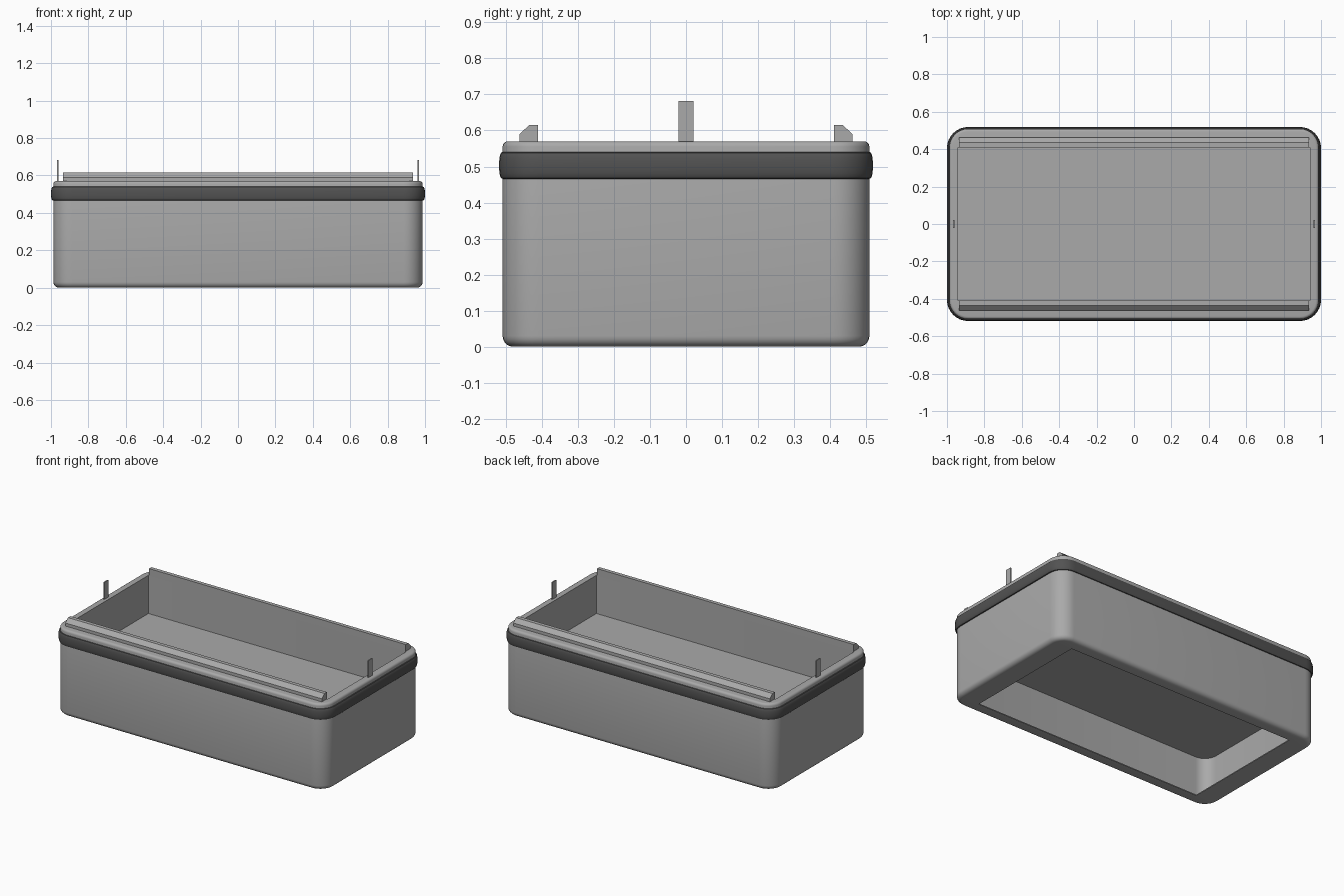
import bpy, bmesh, math

if "Cube" in bpy.data.objects:
    bpy.data.objects.remove(bpy.data.objects["Cube"])


def material(name, v):
    m = bpy.data.materials.new(name)
    m.diffuse_color = (v, v, v, 1)
    m.use_nodes = True
    m.node_tree.nodes["Principled BSDF"].inputs["Base Color"].default_value = m.diffuse_color
    return m


GREY = material("mid grey", 0.40)
DARK = material("dark rubber grey", 0.085)


def finish(name, bm, mat, smooth=True):
    bmesh.ops.recalc_face_normals(bm, faces=bm.faces)
    me = bpy.data.meshes.new(name)
    bm.to_mesh(me)
    bm.free()
    me.materials.append(mat)
    ob = bpy.data.objects.new(name, me)
    bpy.context.collection.objects.link(ob)
    if smooth:
        bpy.ops.object.select_all(action='DESELECT')
        ob.select_set(True)
        bpy.context.view_layer.objects.active = ob
        bpy.ops.object.shade_smooth_by_angle(angle=math.radians(35))
    return ob


def rounded_rect(hx, hy, r, z, n=8):
    pts = []
    for k, (sx, sy) in enumerate([(1, 1), (-1, 1), (-1, -1), (1, -1)]):
        for i in range(n + 1):
            a = math.pi / 2 * (k + i / n)
            pts.append((sx * (hx - r) + r * math.cos(a),
                        sy * (hy - r) + r * math.sin(a), z))
    return pts


def loft(name, rings, mat, closed=False):
    bm = bmesh.new()
    loops = [[bm.verts.new(p) for p in rounded_rect(*r)] for r in rings]
    pairs = list(zip(loops, loops[1:]))
    if closed:
        pairs.append((loops[-1], loops[0]))
    for a, b in pairs:
        for i in range(len(a)):
            j = (i + 1) % len(a)
            bm.faces.new((a[i], a[j], b[j], b[i]))
    if not closed:
        bm.faces.new(loops[0])
        bm.faces.new(loops[-1])
    return finish(name, bm, mat)


HX, HY, R = 0.987, 0.509, 0.10

# Housing: tray floor, tray walls, lip, outer shell, open base, lower cavity
rings = [(0.94, 0.41, 0.003, 0.318), (0.94, 0.41, 0.003, 0.57)]
for i in range(5):                                   # rounded top lip
    a = math.pi / 2 * i / 4
    d = 0.015 * (1 - math.sin(a))
    rings.append((HX - 0.015 + 0.015 * math.sin(a), HY - 0.015 + 0.015 * math.sin(a),
                  R - d, 0.555 + 0.015 * math.cos(a)))
for i in range(6):                                   # rounded bottom edge
    a = math.pi / 2 * i / 5
    d = 0.03 * (1 - math.cos(a))
    rings.append((HX - d, HY - d, R - d, 0.03 - 0.03 * math.sin(a)))
rings += [(0.835, 0.425, 0.003, 0.0), (0.835, 0.425, 0.003, 0.006),
          (0.972, 0.494, 0.085, 0.006), (0.972, 0.494, 0.085, 0.312)]
loft("housing", rings, GREY)

# Bulging seal band around the housing
band = [(HX - 0.008, HY - 0.008, R - 0.008, 0.54)]
for i in range(11):
    a = math.pi / 2 - math.pi * i / 10
    d = 0.013 * max(0, math.cos(a)) ** 0.7 - 0.0
    band.append((HX + d, HY + d * 0.75, R + d, 0.503 + 0.037 * math.sin(a)))
band.append((HX - 0.008, HY - 0.008, R - 0.008, 0.466))
loft("seal_band", band, DARK, closed=True)

# Chamfered rails along the front and back
for name, s in (("front_rail", -1), ("back_rail", 1)):
    prof = [(0.41, 0.56), (0.462, 0.56), (0.462, 0.59), (0.435, 0.615), (0.41, 0.615)]
    bm = bmesh.new()
    ends = [[bm.verts.new((x, s * y, z)) for y, z in prof] for x in (-0.935, 0.935)]
    for i in range(5):
        j = (i + 1) % 5
        bm.faces.new((ends[0][i], ends[0][j], ends[1][j], ends[1][i]))
    for e in ends:
        bm.faces.new(e)
    finish(name, bm, GREY, smooth=False)

# Thin upright tabs on the two short sides
for name, s in (("left_tab", -1), ("right_tab", 1)):
    bm = bmesh.new()
    bmesh.ops.create_cube(bm, size=1)
    bmesh.ops.scale(bm, vec=(0.007, 0.042, 0.12), verts=bm.verts)
    bmesh.ops.translate(bm, vec=(s * 0.963, 0, 0.622), verts=bm.verts)
    finish(name, bm, GREY, smooth=False)
